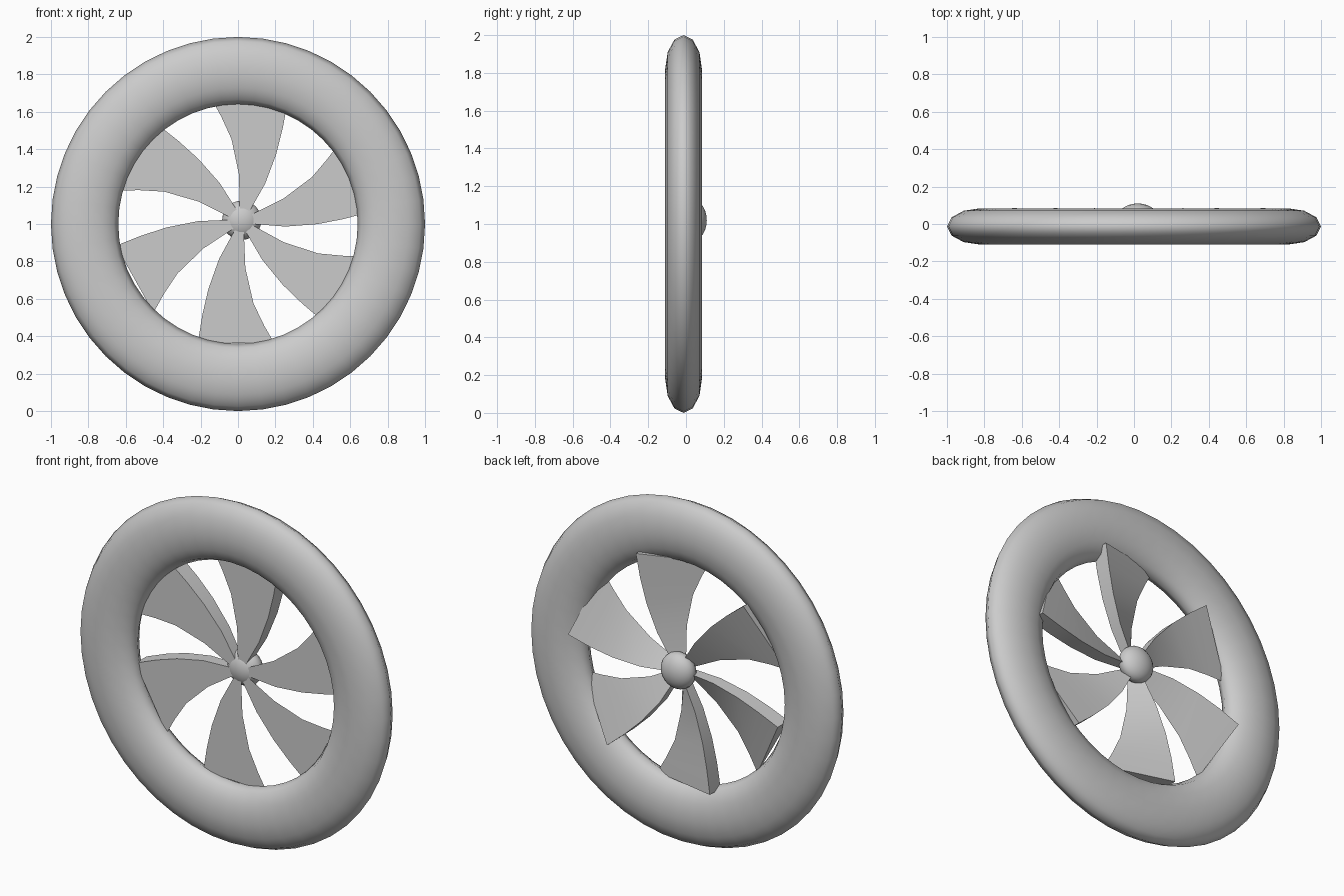
import bpy, bmesh, math
from mathutils import Matrix, Vector

if "Cube" in bpy.data.objects:
    bpy.data.objects.remove(bpy.data.objects["Cube"])

HUB = Vector((0.02, 0, 1.015))
FRONT_Y = -0.015


def smooth(obj, angle):
    bpy.ops.object.select_all(action='DESELECT')
    obj.select_set(True)
    bpy.context.view_layer.objects.active = obj
    bpy.ops.object.shade_smooth_by_angle(angle=math.radians(angle))


# Outer ring: torus flattened along y
bpy.ops.mesh.primitive_torus_add(major_segments=48, minor_segments=12,
                                 major_radius=0.82, minor_radius=0.18,
                                 location=(0, -0.013, 1),
                                 rotation=(math.pi / 2, 0, 0))
ring = bpy.context.object
ring.name = "outer_ring"
ring.scale = (1, 1, 0.54)
smooth(ring, 60)

# Hub: flattened ball, domed towards the back
bpy.ops.mesh.primitive_uv_sphere_add(segments=24, ring_count=12, radius=1,
                                     location=(HUB.x, 0.04, HUB.z + 0.005),
                                     rotation=(math.pi / 2, 0, 0))
hub = bpy.context.object
hub.name = "hub"
hub.scale = (0.105, 0.105, 0.07)
smooth(hub, 60)

# Blade edges in the (x, z) plane around the hub, and thickness along the thick edge
THICK_EDGE = [(.04, .05), (.125, .20), (.185, .36), (.22, .50), (.245, .64)]
THIN_EDGE = [(-.01, .05), (-.015, .25), (-.055, .44), (-.11, .56), (-.165, .66)]
DEPTH = [.06, .075, .088, .096, .10]


def make_blade(name, angle):
    # Wedge blade: flat front, back face sloping up to the thick edge
    bm = bmesh.new()
    rows = []
    for (tx, tz), (nx, nz), d in zip(THICK_EDGE, THIN_EDGE, DEPTH):
        rows.append([bm.verts.new(p) for p in
                     ((nx, FRONT_Y, nz), (tx, FRONT_Y, tz), (tx, FRONT_Y + d, tz))])
    for a, b in zip(rows, rows[1:]):
        for i in range(3):
            j = (i + 1) % 3
            bm.faces.new((a[i], a[j], b[j], b[i]))
    bm.faces.new(rows[0])
    bm.faces.new(rows[-1])
    bmesh.ops.recalc_face_normals(bm, faces=bm.faces)
    bm.transform(Matrix.Translation(HUB) @ Matrix.Rotation(math.radians(angle), 4, 'Y'))
    mesh = bpy.data.meshes.new(name)
    bm.to_mesh(mesh)
    bm.free()
    obj = bpy.data.objects.new(name, mesh)
    bpy.context.collection.objects.link(obj)
    smooth(obj, 30)


# Six blades, clockwise from the top
for n, angle in enumerate((0, 65, 120, 179, 238, 298)):
    make_blade(f"blade_{n + 1}", angle)
